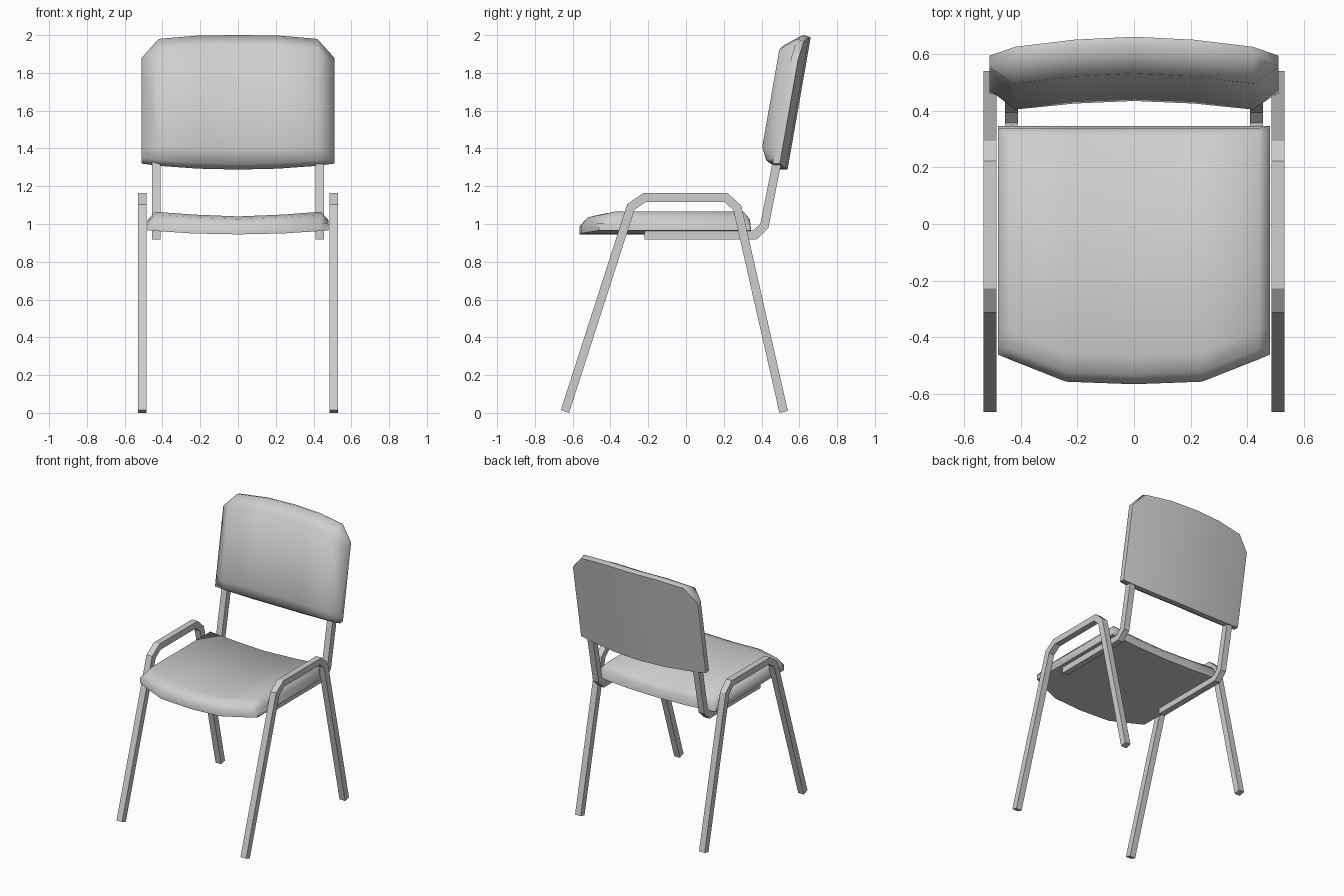
import bpy, bmesh, math
from mathutils import Vector

cube = bpy.data.objects.get("Cube")
if cube:
    bpy.data.objects.remove(cube, do_unlink=True)

grey = bpy.data.materials.new("light grey")
grey.use_nodes = True
colour = (0.62, 0.62, 0.62, 1)
grey.diffuse_color = colour
grey.node_tree.nodes["Principled BSDF"].inputs["Base Color"].default_value = colour


def loft(name, rings, smooth=None):
    """Skin a row of closed rings and cap both ends."""
    bm = bmesh.new()
    rows = [[bm.verts.new(p) for p in ring] for ring in rings]
    n = len(rows[0])
    for a, b in zip(rows, rows[1:]):
        for i in range(n):
            j = (i + 1) % n
            bm.faces.new((a[i], a[j], b[j], b[i]))
    bm.faces.new(rows[0])
    bm.faces.new(rows[-1])
    bmesh.ops.recalc_face_normals(bm, faces=bm.faces)
    mesh = bpy.data.meshes.new(name)
    bm.to_mesh(mesh)
    bm.free()
    mesh.materials.append(grey)
    obj = bpy.data.objects.new(name, mesh)
    bpy.context.collection.objects.link(obj)
    if smooth:
        bpy.ops.object.select_all(action='DESELECT')
        obj.select_set(True)
        bpy.context.view_layer.objects.active = obj
        bpy.ops.object.shade_smooth_by_angle(angle=math.radians(smooth))
    return obj


def square_tube(name, x, path, width=0.046):
    """Sweep a square section along a mitred path in the side plane."""
    pts = [Vector(p) for p in path]
    h = width / 2
    rings = []
    for i, p in enumerate(pts):
        before = (p - pts[i - 1]).normalized() if i else None
        after = (pts[i + 1] - p).normalized() if i + 1 < len(pts) else None
        d1, d2 = before or after, after or before
        n1, n2 = Vector((-d1.y, d1.x)), Vector((-d2.y, d2.x))
        mitre = (n1 + n2) * (h / (1 + n1.dot(n2)))
        a, b = p + mitre, p - mitre
        rings.append([(x - h, *a), (x + h, *a), (x + h, *b), (x - h, *b)])
    return loft(name, rings)


def mirrored(columns):
    """Columns run from the middle out; return them from right to left."""
    return [(-c[0], *c[1:]) for c in columns[:0:-1]] + columns


# Bent leg frames and the bars that carry seat and back
leg_path = [(-0.641, 0.007), (-0.292, 1.09), (-0.22, 1.14),
            (0.213, 1.14), (0.272, 1.085), (0.517, 0.005)]
bar_path = [(-0.22, 0.942), (0.365, 0.942), (0.415, 0.99), (0.486, 1.35)]
for side, sign in (("left", 1), ("right", -1)):
    square_tube(side + "_leg_frame", sign * 0.507, leg_path)
    square_tube(side + "_back_support", sign * 0.432, bar_path)

# Seat cushion: x, front y, top z, bottom z
seat = [(0, -0.565, 1.04, 0.945), (0.24, -0.556, 1.05, 0.95),
        (0.44, -0.477, 1.065, 0.963), (0.48, -0.46, 1.02, 0.966)]
loft("seat", [[(x, f, b), (x, f, b + 0.04), (x, f + 0.035, t - 0.015),
               (x, f + 0.1, t), (x, 0.305, t), (x, 0.338, t - 0.04), (x, 0.345, b)]
              for x, f, t, b in mirrored(seat)], 60)

# Backrest: x, top z, bottom z, sag of the rim, pad thickness, pad top and bottom insets
back = [(0, 2.0, 1.288, 0, 0.085, 0.05, 0.11), (0.21, 1.998, 1.293, 0.01, 0.085, 0.05, 0.11),
        (0.42, 1.98, 1.308, 0.032, 0.085, 0.055, 0.1), (0.51, 1.88, 1.32, 0.046, 0, 0.03, 0.08)]


def back_section(x, top, bottom, sag, pad, inset_top, inset_bottom):
    def point(z, depth):
        return (x, 0.538 + 0.175 * (z - 1.29) - sag - depth, z)
    rim = 0.038
    return [point(bottom, 0), point(top - 0.012, 0), point(top, rim),
            point(top - inset_top, rim + pad), point(bottom + inset_bottom, rim + pad),
            point(bottom + 0.03, rim + pad * 0.62), point(bottom, rim)]


loft("backrest", [back_section(*c) for c in mirrored(back)], 60)
